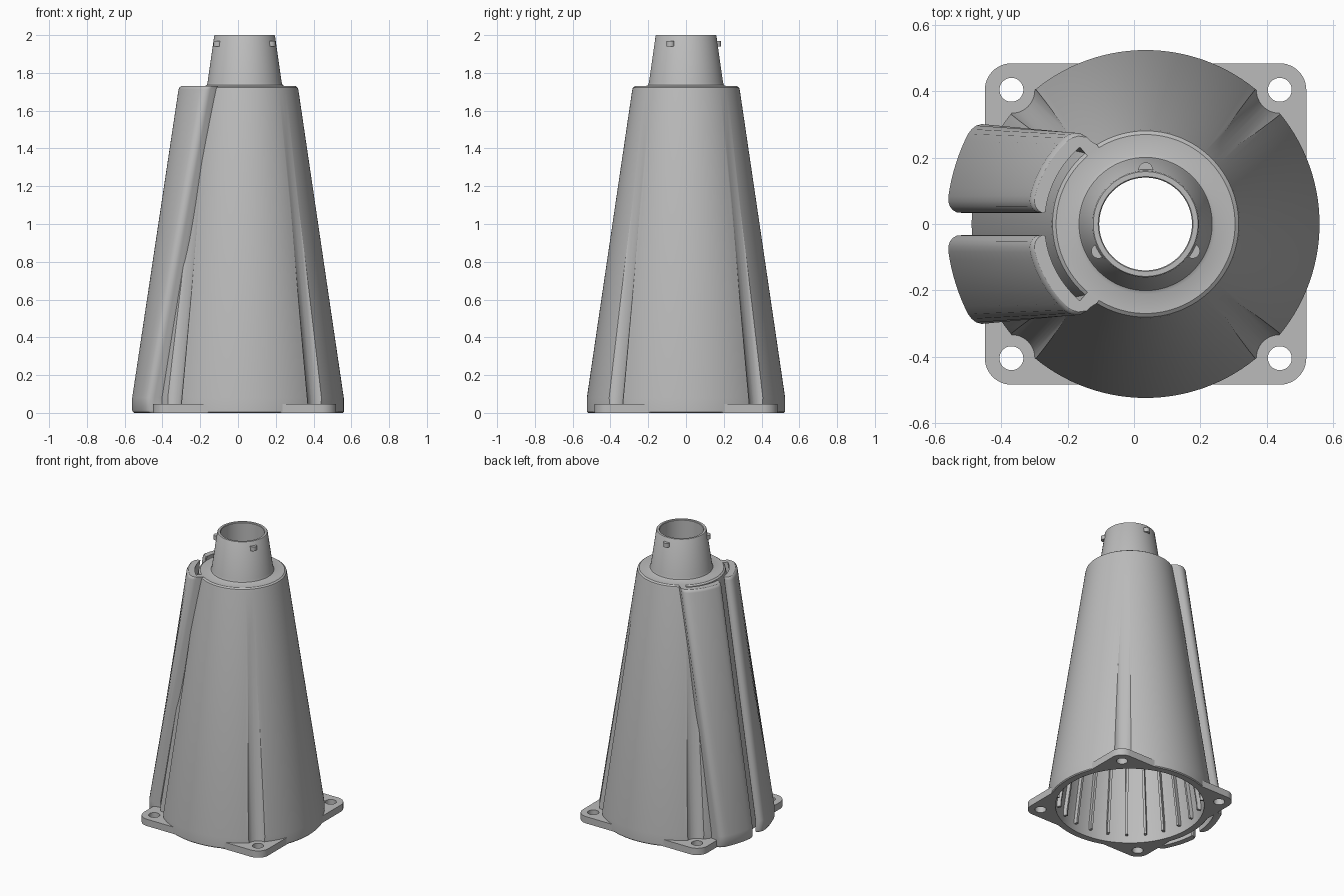
import bpy, bmesh, math
from mathutils import Vector

if "Cube" in bpy.data.objects:
    bpy.data.objects.remove(bpy.data.objects["Cube"], do_unlink=True)

AXIS_X = 0.035          # the cone axis sits a little off centre
SEGMENTS = 128
CORNERS = [(sx, sy) for sx in (-1, 1) for sy in (-1, 1)]

grey = bpy.data.materials.new("plain grey")
grey.use_nodes = True
grey.diffuse_color = (0.5, 0.5, 0.5, 1)
grey.node_tree.nodes["Principled BSDF"].inputs["Base Color"].default_value = (0.5, 0.5, 0.5, 1)


def finish(bm, name):
    """Turn a bmesh into a named, coloured object standing on the cone axis."""
    bmesh.ops.recalc_face_normals(bm, faces=bm.faces)
    mesh = bpy.data.meshes.new(name)
    bm.to_mesh(mesh)
    bm.free()
    mesh.materials.append(grey)
    obj = bpy.data.objects.new(name, mesh)
    obj.location.x = AXIS_X
    bpy.context.collection.objects.link(obj)
    return obj


def loft(bm, rings, closed=False):
    """Skin equal-length rings of points; cap the ends unless closed."""
    rows = [[bm.verts.new(p) for p in ring] for ring in rings]
    pairs = list(zip(rows, rows[1:]))
    if closed:
        pairs.append((rows[-1], rows[0]))
    for a, b in pairs:
        for i in range(len(a)):
            j = (i + 1) % len(a)
            bm.faces.new((a[i], a[j], b[j], b[i]))
    if not closed:
        bm.faces.new(rows[0])
        bm.faces.new(rows[-1])


def activate(obj):
    bpy.ops.object.select_all(action='DESELECT')
    obj.select_set(True)
    bpy.context.view_layer.objects.active = obj


def smooth(obj):
    activate(obj)
    bpy.ops.object.shade_smooth_by_angle(angle=math.radians(30))


def cut(obj, cutter):
    cutter.hide_render = True
    mod = obj.modifiers.new("cut", 'BOOLEAN')
    mod.operation = 'DIFFERENCE'
    mod.solver = 'EXACT'
    mod.object = cutter
    activate(obj)
    bpy.ops.object.modifier_apply(modifier=mod.name)
    bpy.data.objects.remove(cutter, do_unlink=True)


def rod(name, start, end, radius, sides=48):
    """Cylinder between two points."""
    bm = bmesh.new()
    start, end = Vector(start), Vector(end)
    turn = (end - start).to_track_quat('Z', 'Y')
    circle = [turn @ Vector((radius * math.cos(math.tau * i / sides),
                             radius * math.sin(math.tau * i / sides), 0)) for i in range(sides)]
    loft(bm, [[c + p for c in circle] for p in (start, end)])
    return finish(bm, name)


# Hollow cone body with collar
profile = [(0.475, 0), (0.519, 0), (0.525, 0.006), (0.525, 0.08), (0.285, 1.708), (0.281, 1.722),
           (0.27, 1.73), (0.212, 1.73), (0.201, 1.735), (0.196, 1.75), (0.161, 1.996), (0.158, 2),
           (0.143, 2), (0.14, 1.996), (0.14, 1.70), (0.235, 1.68), (0.475, 0.08)]
bm = bmesh.new()
angles = [math.tau * i / SEGMENTS for i in range(SEGMENTS)]
loft(bm, [[(r * math.cos(a), r * math.sin(a), z) for r, z in profile] for a in angles], closed=True)
body = finish(bm, "cone_body")

# Tapering grooves above the four screw holes
for sx, sy in CORNERS:
    low, high = 0.418, 0.257
    cut(body, rod("groove_cutter", (sx * low, sy * low, -0.1), (sx * high, sy * high, 1.68), 0.07))
smooth(body)

# Base flange with rounded corners, a round opening and screw holes
bm = bmesh.new()
outline = []
for k in range(4):
    mid = math.pi / 4 + k * math.pi / 2
    cx, cy = 0.405 * math.copysign(1, math.cos(mid)), 0.405 * math.copysign(1, math.sin(mid))
    for i in range(13):
        a = (k + i / 12) * math.pi / 2
        outline.append((cx + 0.08 * math.cos(a), cy + 0.08 * math.sin(a)))
loft(bm, [[(x, y, z) for x, y in outline] for z in (0, 0.048)])
flange = finish(bm, "base_flange")
cut(flange, rod("opening_cutter", (0, 0, -0.1), (0, 0, 0.2), 0.48, SEGMENTS))
for sx, sy in CORNERS:
    cut(flange, rod("hole_cutter", (sx * 0.405, sy * 0.405, -0.1), (sx * 0.405, sy * 0.405, 0.2), 0.036))
smooth(flange)


# Pair of curved cable guides hugging the right side, open towards each other
def cone_radius(z):
    return 0.525 - 0.245 * max(0, z - 0.08) / 1.65


def guide(name, side):
    # (distance round the cone, height off its surface)
    section = [(0, 0.03), (0, 0.045), (0.006, 0.058), (0.016, 0.068), (0.03, 0.074)]
    section += [(0.045 + 0.19 * i / 8, 0.076) for i in range(9)]
    section += [(0.252, 0.073), (0.268, 0.066), (0.28, 0.054), (0.287, 0.038), (0.291, 0.02),
                (0.302, 0), (0.302, -0.012), (0.25, -0.012), (0.25, 0.025)]
    section += [(0.245 - 0.24 * i / 8, 0.025) for i in range(9)]
    levels = [(0, 0.012), (0.004, 0.005), (0.014, 0), (0.08, 0), (1.712, 0), (1.725, 0.005), (1.73, 0.012)]
    rings = []
    for z, inset in levels:
        radius = cone_radius(z)
        ring = []
        for s, off in section:
            r = radius + off - (inset if off > 0.04 else 0)
            mid = radius + 0.05
            a = math.pi - math.asin(0.035 / mid) - s / mid
            ring.append((r * math.cos(a), side * r * math.sin(a), z))
        rings.append(ring)
    bm = bmesh.new()
    loft(bm, rings)
    smooth(finish(bm, name))


guide("cable_guide_back", 1)
guide("cable_guide_front", -1)

# Thin ribs running up the inside wall
bm = bmesh.new()
for i in range(24):
    a = math.tau * (i + 0.5) / 24
    out, across = Vector((math.cos(a), math.sin(a), 0)), Vector((-math.sin(a), math.cos(a), 0))
    rings = []
    for wall, z in ((0.478, 0.05), (0.476, 0.09), (0.24, 1.67)):
        rings.append([out * (wall + d) + across * w + Vector((0, 0, z))
                      for d, w in ((0, -0.008), (0, 0.008), (-0.028, 0.008), (-0.028, -0.008))])
    loft(bm, rings)
finish(bm, "inner_ribs")

# Three locking pegs around the collar
for i, degrees in enumerate((90, 210, 330)):
    a = math.radians(degrees)
    x, y = 0.164 * math.cos(a), 0.164 * math.sin(a)
    smooth(rod(f"locking_peg_{i + 1}", (x, y, 1.94), (x, y, 1.97), 0.022, 24))
